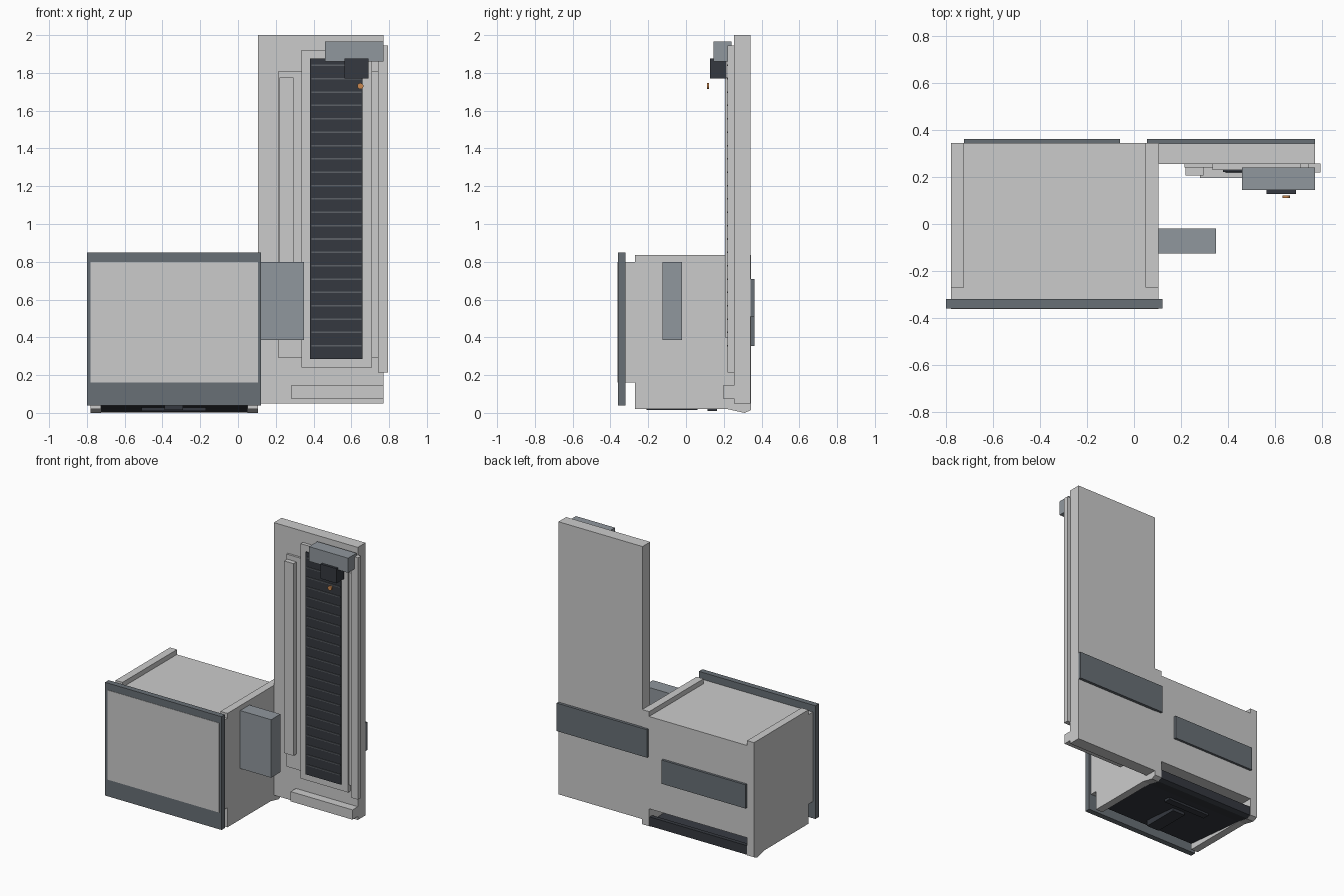
import bpy, bmesh, math

if "Cube" in bpy.data.objects:
    bpy.data.objects.remove(bpy.data.objects["Cube"])


def material(name, r, g, b):
    m = bpy.data.materials.new(name)
    m.diffuse_color = (r, g, b, 1)
    m.use_nodes = True
    m.node_tree.nodes["Principled BSDF"].inputs["Base Color"].default_value = m.diffuse_color
    return m


DARK = material("dark", 0.035, 0.04, 0.05)
LINE = material("slat_grey", 0.11, 0.12, 0.135)
SLATE = material("slate", 0.14, 0.16, 0.18)
STEEL = material("steel", 0.28, 0.31, 0.34)
ORANGE = material("orange", 0.6, 0.25, 0.08)


def finish(name, bm, mat):
    bmesh.ops.recalc_face_normals(bm, faces=bm.faces)
    me = bpy.data.meshes.new(name)
    bm.to_mesh(me)
    bm.free()
    ob = bpy.data.objects.new(name, me)
    bpy.context.collection.objects.link(ob)
    if mat:
        me.materials.append(mat)
    return ob


def prism(name, x0, x1, profile, mat=None):
    """Extrude a (y, z) outline from x0 to x1."""
    bm = bmesh.new()
    face = bm.faces.new([bm.verts.new((x0, y, z)) for y, z in profile])
    out = bmesh.ops.extrude_face_region(bm, geom=[face])
    verts = [v for v in out["geom"] if isinstance(v, bmesh.types.BMVert)]
    bmesh.ops.translate(bm, verts=verts, vec=(x1 - x0, 0, 0))
    return finish(name, bm, mat)


def box(name, x, y, z, mat=None):
    return prism(name, x[0], x[1],
                 [(y[0], z[0]), (y[1], z[0]), (y[1], z[1]), (y[0], z[1])], mat)


# Cabinet: side walls, core between them, front slab
wall = [(-0.27, 0.02), (0.22, 0.02), (0.31, 0.0), (0.345, 0.015),
        (0.345, 0.835), (-0.27, 0.835)]
prism("cabinet_left_wall", -0.78, -0.725, wall)
prism("cabinet_right_wall", 0.05, 0.105, wall)
box("cabinet_core", (-0.725, 0.05), (-0.27, 0.345), (0.14, 0.80))
box("cabinet_front_slab", (-0.78, 0.105), (-0.32, -0.27), (0.16, 0.80))

# Sloping floor with rear lip, leaving a slot at the back
floor = [(-0.27, 0.065), (0.22, 0.02), (0.31, 0.002), (0.34, 0.015),
         (0.34, 0.08), (0.31, 0.08), (0.29, 0.04), (-0.27, 0.085)]
prism("cabinet_floor", -0.725, 0.05, floor, DARK)
box("floor_tongue", (-0.39, -0.29), (-0.21, 0.06), (0.014, 0.055), DARK)
box("floor_bar", (-0.51, -0.17), (0.115, 0.165), (0.01, 0.04), DARK)

# Door frame and its light inset panel
box("door", (-0.80, 0.122), (-0.36, -0.32), (0.04, 0.85), SLATE)
box("door_panel", (-0.78, 0.105), (-0.362, -0.35), (0.16, 0.80))

# Block on the cabinet's side
box("side_block", (0.105, 0.35), (-0.125, -0.02), (0.385, 0.80), STEEL)

# Tall column and rear straps
box("column", (0.105, 0.77), (0.255, 0.342), (0.05, 2.0))
box("column_rear_strap", (0.055, 0.77), (0.34, 0.362), (0.51, 0.71), SLATE)
box("cabinet_rear_strap", (-0.725, -0.06), (0.34, 0.362), (0.355, 0.525), SLATE)

# Layers on the column front
box("column_backplate", (0.215, 0.74), (0.24, 0.257), (0.29, 1.81))
box("left_rail", (0.22, 0.295), (0.207, 0.242), (0.40, 1.775))
box("right_rail", (0.74, 0.795), (0.22, 0.257), (0.215, 1.945))
box("foot_bar", (0.28, 0.77), (0.195, 0.257), (0.075, 0.145))
box("screen_frame", (0.335, 0.71), (0.23, 0.257), (0.24, 1.92))
box("screen", (0.38, 0.66), (0.222, 0.235), (0.285, 1.875), DARK)

# Evenly spaced slats across the dark panel
for i in range(22):
    z = 0.355 + i * 0.0707
    box(f"slat_{i + 1}", (0.39, 0.655), (0.217, 0.224), (z - 0.004, z + 0.004), LINE)

# Head unit with dark module and round tip
box("head", (0.46, 0.77), (0.145, 0.24), (1.86, 1.965), STEEL)
box("head_module", (0.565, 0.69), (0.127, 0.215), (1.77, 1.875), DARK)
bpy.ops.mesh.primitive_cylinder_add(vertices=16, radius=0.016, depth=0.012,
                                    location=(0.648, 0.116, 1.73),
                                    rotation=(math.pi / 2, 0, 0))
tip = bpy.context.object
tip.name = "indicator_tip"
tip.data.materials.append(ORANGE)
bpy.ops.object.shade_smooth_by_angle()
